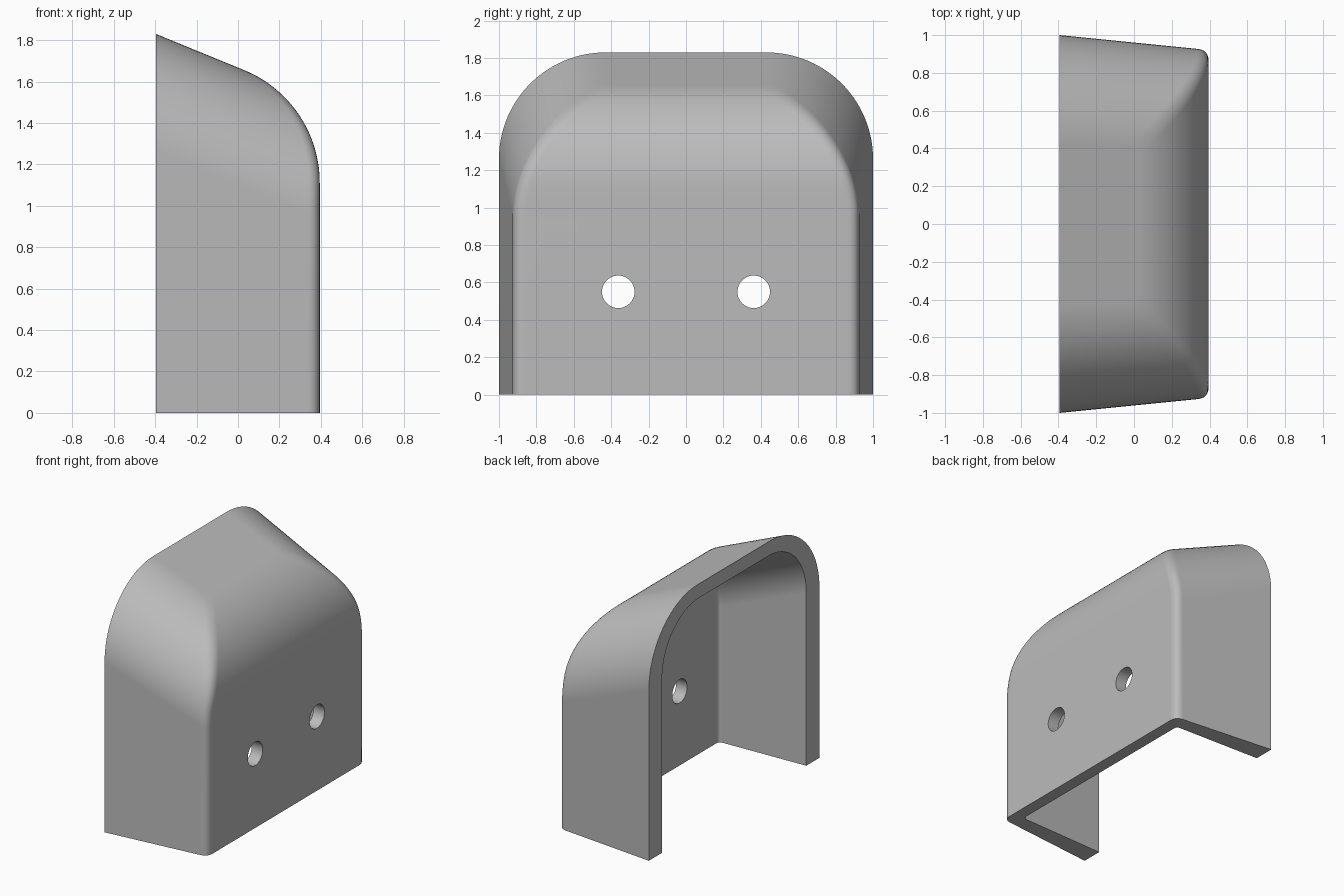
import bpy, bmesh, math
from mathutils import Vector

cube = bpy.data.objects.get("Cube")
if cube:
    bpy.data.objects.remove(cube, do_unlink=True)

BACK = -0.395     # plane of the open rim
SLOPE = 0.41      # fall of the roof towards the front
ARC_STEPS = 28
FILLET_STEPS = 6

grey = bpy.data.materials.new("plain_grey")
grey.use_nodes = True
grey.diffuse_color = (0.5, 0.5, 0.5, 1)
grey.node_tree.nodes["Principled BSDF"].inputs["Base Color"].default_value = (0.5, 0.5, 0.5, 1)


def skin_rows(half, taper, top, corner, front, brow, fillet):
    """Rows of points running rim - side - front - side - rim, from roof to floor."""
    lean = math.atan(SLOPE)
    cx = front - brow
    start = cx + brow * math.sin(lean)
    roof = top - SLOPE * (start - BACK)
    cz = roof - brow * math.cos(lean)

    def brow_x(z_rim):
        # where a sloping line from the rim meets the rounded front
        if z_rim - SLOPE * (front - BACK) <= cz:
            return front
        lo, hi = start, front
        for _ in range(40):
            x = (lo + hi) / 2
            edge = cz + math.sqrt(max(brow ** 2 - (x - cx) ** 2, 0))
            if z_rim - SLOPE * (x - BACK) < edge:
                lo = x
            else:
                hi = x
        return lo

    def row(y, z, x, z_front):
        rim = Vector((BACK, y, z))
        edge = Vector((x, y * (1 - taper * (x - BACK)), z_front))
        a = edge + (rim - edge).normalized() * fillet
        b = edge - Vector((0, fillet, 0))
        side = [rim]
        for i in range(FILLET_STEPS + 1):
            t = i / FILLET_STEPS
            side.append(a * (1 - t) ** 2 + edge * 2 * t * (1 - t) + b * t * t)
        return side + [Vector((p.x, -p.y, p.z)) for p in reversed(side)]

    rows = []
    for i in range(ARC_STEPS + 1):
        ang = math.pi / 2 * (1 - i / ARC_STEPS)
        y = half - corner + corner * math.cos(ang)
        z = top - corner + corner * math.sin(ang)
        x = brow_x(z)
        rows.append(row(y, z, x, z - SLOPE * (x - BACK)))
    rows.append(row(half, 0, front, 0))
    return rows


# Cover: outer and inner skins joined along the rim and the floor edge
bm = bmesh.new()


def add_skin(rows):
    grid = [[bm.verts.new(p) for p in r] for r in rows]
    for r, s in zip(grid, grid[1:]):
        for k in range(len(r) - 1):
            bm.faces.new((r[k], r[k + 1], s[k + 1], s[k]))
    bm.faces.new(grid[0])
    return grid


outer = add_skin(skin_rows(1.0, 0.1, 1.83, 0.57, 0.395, 0.588, 0.06))
inner = add_skin(skin_rows(0.845, 0.04, 1.725, 0.44, 0.305, 0.5, 0.03))
for k in (0, -1):
    for j in range(len(outer) - 1):
        bm.faces.new((outer[j][k], outer[j + 1][k], inner[j + 1][k], inner[j][k]))
bm.faces.new((outer[0][0], outer[0][-1], inner[0][-1], inner[0][0]))
for k in range(len(outer[-1]) - 1):
    bm.faces.new((outer[-1][k], outer[-1][k + 1], inner[-1][k + 1], inner[-1][k]))
bmesh.ops.recalc_face_normals(bm, faces=bm.faces)
mesh = bpy.data.meshes.new("cover")
bm.to_mesh(mesh)
bm.free()
mesh.materials.append(grey)
cover = bpy.data.objects.new("cover", mesh)
bpy.context.collection.objects.link(cover)

# Two round screw holes through the front wall
for side in (-1, 1):
    bpy.ops.mesh.primitive_cylinder_add(vertices=48, radius=0.087, depth=0.4,
                                        location=(0.35, side * 0.362, 0.55),
                                        rotation=(0, math.pi / 2, 0))
    cutter = bpy.context.object
    cutter.name = "hole_cutter"
    cutter.hide_render = True
    cutter.data.materials.append(grey)
    cut = cover.modifiers.new("hole", 'BOOLEAN')
    cut.operation = 'DIFFERENCE'
    cut.solver = 'EXACT'
    cut.object = cutter
    bpy.ops.object.select_all(action='DESELECT')
    cover.select_set(True)
    bpy.context.view_layer.objects.active = cover
    bpy.ops.object.modifier_apply(modifier=cut.name)
    bpy.data.objects.remove(cutter, do_unlink=True)

# Smooth curves, crisp rim and hole edges
bpy.ops.object.shade_smooth_by_angle(angle=math.radians(30))
weighted = cover.modifiers.new("flat_walls", 'WEIGHTED_NORMAL')
weighted.keep_sharp = True
